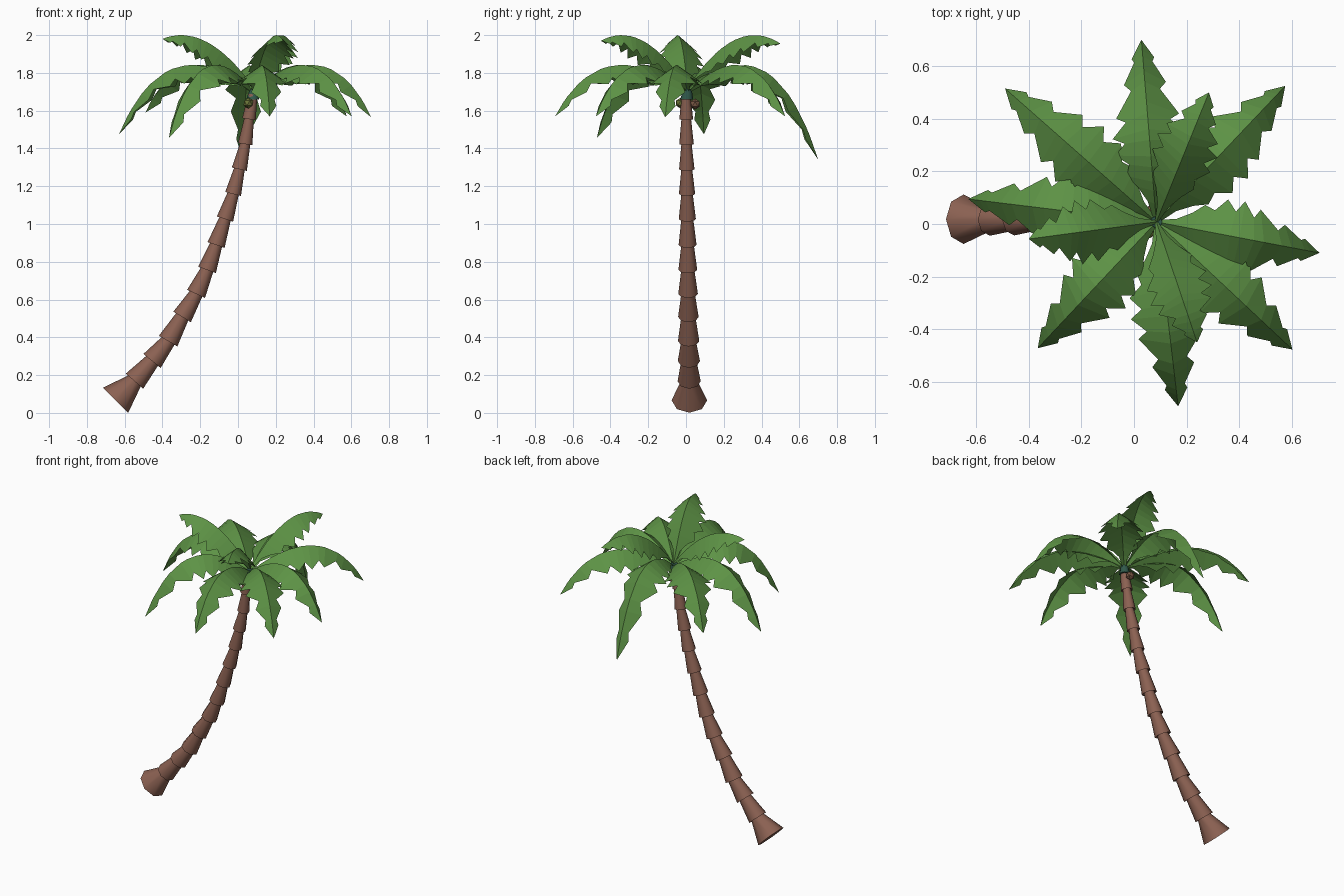
import bpy, bmesh, math
from mathutils import Vector, Matrix

if "Cube" in bpy.data.objects:
    bpy.data.objects.remove(bpy.data.objects["Cube"])


def material(name, color):
    m = bpy.data.materials.new(name)
    m.diffuse_color = (*color, 1)
    m.use_nodes = True
    m.node_tree.nodes["Principled BSDF"].inputs["Base Color"].default_value = m.diffuse_color
    return m


BARK = material("bark", (0.26, 0.12, 0.085))
LEAF = material("leaf", (0.11, 0.29, 0.06))
BUD = material("bud", (0.03, 0.10, 0.07))
HUSK = material("husk", (0.20, 0.10, 0.06))
UNRIPE = material("unripe_husk", (0.15, 0.18, 0.04))


def add_object(name, bm, mat, smooth=None):
    me = bpy.data.meshes.new(name)
    bm.to_mesh(me)
    bm.free()
    me.materials.append(mat)
    ob = bpy.data.objects.new(name, me)
    bpy.context.collection.objects.link(ob)
    if smooth:
        bpy.ops.object.select_all(action='DESELECT')
        ob.select_set(True)
        bpy.context.view_layer.objects.active = ob
        bpy.ops.object.shade_smooth_by_angle(angle=math.radians(smooth))
    return ob


def ring(bm, center, axis, r, sides=8):
    """Octagonal ring square to the given axis in the xz plane."""
    u, v = Vector((0, 1, 0)), Vector((axis.z, 0, -axis.x)).normalized()
    return [bm.verts.new(center + (u * math.cos(a) + v * math.sin(a)) * r)
            for a in (2 * math.pi * i / sides for i in range(sides))]


def skin(bm, rings):
    """Join rings into a closed tube."""
    for a, b in zip(rings, rings[1:]):
        for i in range(len(a)):
            j = (i + 1) % len(a)
            bm.faces.new((a[i], a[j], b[j], b[i]))
    bm.faces.new(rings[0])
    bm.faces.new(rings[-1])
    bmesh.ops.recalc_face_normals(bm, faces=bm.faces[:])


# Trunk: tapering segments with overhanging rims along a leaning curve (x, z)
path = [(-.648, .067), (-.548, .168), (-.455, .275), (-.37, .38), (-.296, .508),
        (-.222, .63), (-.164, .757), (-.116, .889), (-.069, 1.026), (-.026, 1.159),
        (.007, 1.29), (.038, 1.423), (.058, 1.555), (.078, 1.68)]
n = len(path) - 1
pts = [Vector((x, .018 * (1 - i / n), z)) for i, (x, z) in enumerate(path)]
bm = bmesh.new()
rings = []
for i in range(n):
    a, b = pts[i], pts[i + 1]
    r = .094 if i == 0 else .061 - .027 * (i - 1) / (n - 1)
    top = .042 if i == 0 else r * .65
    rings += [ring(bm, a, b - a, r), ring(bm, b + (b - a) * .05, b - a, top)]
skin(bm, rings)
add_object("trunk", bm, BARK, smooth=55)

# Crown bud where the fronds meet
bm = bmesh.new()
up = Vector((0, 0, 1))
skin(bm, [ring(bm, Vector((.078, .004, 1.66)), up, .034),
          ring(bm, Vector((.085, .008, 1.715)), up, .022)])
add_object("crown_bud", bm, BUD, smooth=55)

# Coconuts under the crown
for i, (pos, mat) in enumerate([((.055, -.028, 1.64), UNRIPE), ((.07, .048, 1.635), HUSK)]):
    bm = bmesh.new()
    bmesh.ops.create_icosphere(bm, subdivisions=1, radius=.029,
                               matrix=Matrix.Translation(pos))
    add_object(f"coconut_{i + 1}", bm, mat)

# Frond outline: (fraction along spine, half width), alternating notch and tooth
OUTLINE = [(0, .008), (.10, .026), (.17, .06), (.22, .098), (.30, .085), (.36, .135),
           (.45, .095), (.51, .14), (.60, .085), (.66, .12), (.77, .055), (.83, .08),
           (.91, .035), (.94, .043)]


def frond(name, tip, z0, peak, width, k, droop):
    """Arching roof-shaped leaf with saw-toothed, drooping sides; k bends the end down."""
    tip = Vector(tip)
    base = Vector((.085, .008, z0))
    flat = Vector((tip.x - base.x, tip.y - base.y, 0))
    side = Vector((-flat.y, flat.x, 0)).normalized()
    h, d = peak - z0, z0 - tip.z
    a = 2 * h + 2 * math.sqrt(max(h * h + h * d, 0))
    b = -d - a
    bm = bmesh.new()
    rows = []
    for s, w in OUTLINE:
        t = ((1 + k) - math.sqrt((1 + k) ** 2 - 4 * k * s)) / (2 * k)
        slope = (a + 2 * b * t) / (1 + k - 2 * k * t) / flat.length
        p = base + flat * s + Vector((0, 0, a * t + b * t * t))
        w *= width
        # sides droop along the underside normal of the spine
        normal = Vector((0, 0, 1)) - flat.normalized() * slope
        drop = normal.normalized() * (-droop * w)
        rows.append([bm.verts.new(p + side * w + drop), bm.verts.new(p),
                     bm.verts.new(p - side * w + drop)])
    for r, s in zip(rows, rows[1:]):
        bm.faces.new((r[1], s[1], s[0], r[0]))
        bm.faces.new((r[2], s[2], s[1], r[1]))
    end = bm.verts.new(tip)
    last = rows[-1]
    bm.faces.new((last[1], end, last[0]))
    bm.faces.new((last[2], end, last[1]))
    bmesh.ops.triangulate(bm, faces=bm.faces[:])
    bmesh.ops.recalc_face_normals(bm, faces=bm.faces[:])
    if sum(f.normal.z for f in bm.faces) < 0:
        bmesh.ops.reverse_faces(bm, faces=bm.faces[:])
    add_object(name, bm, LEAF)


# Lower ring of long fronds
lower = [(.028, .70, 1.34), (.575, .525, 1.57), (.705, -.11, 1.565), (.602, -.477, 1.57),
         (.168, -.693, 1.57), (-.366, -.472, 1.455), (-.63, .095, 1.475), (-.49, .515, 1.59)]
for i, tip in enumerate(lower):
    frond(f"lower_frond_{i + 1}", tip, 1.70, 1.842, 1.0, .30, .7)

# Upper ring of short raised fronds
for i, tip in enumerate([(.285, .50, 1.955), (-.40, -.057, 1.98), (.24, -.45, 1.97)]):
    frond(f"upper_frond_{i + 1}", tip, 1.72, 2.0, .88, .04, .85)
